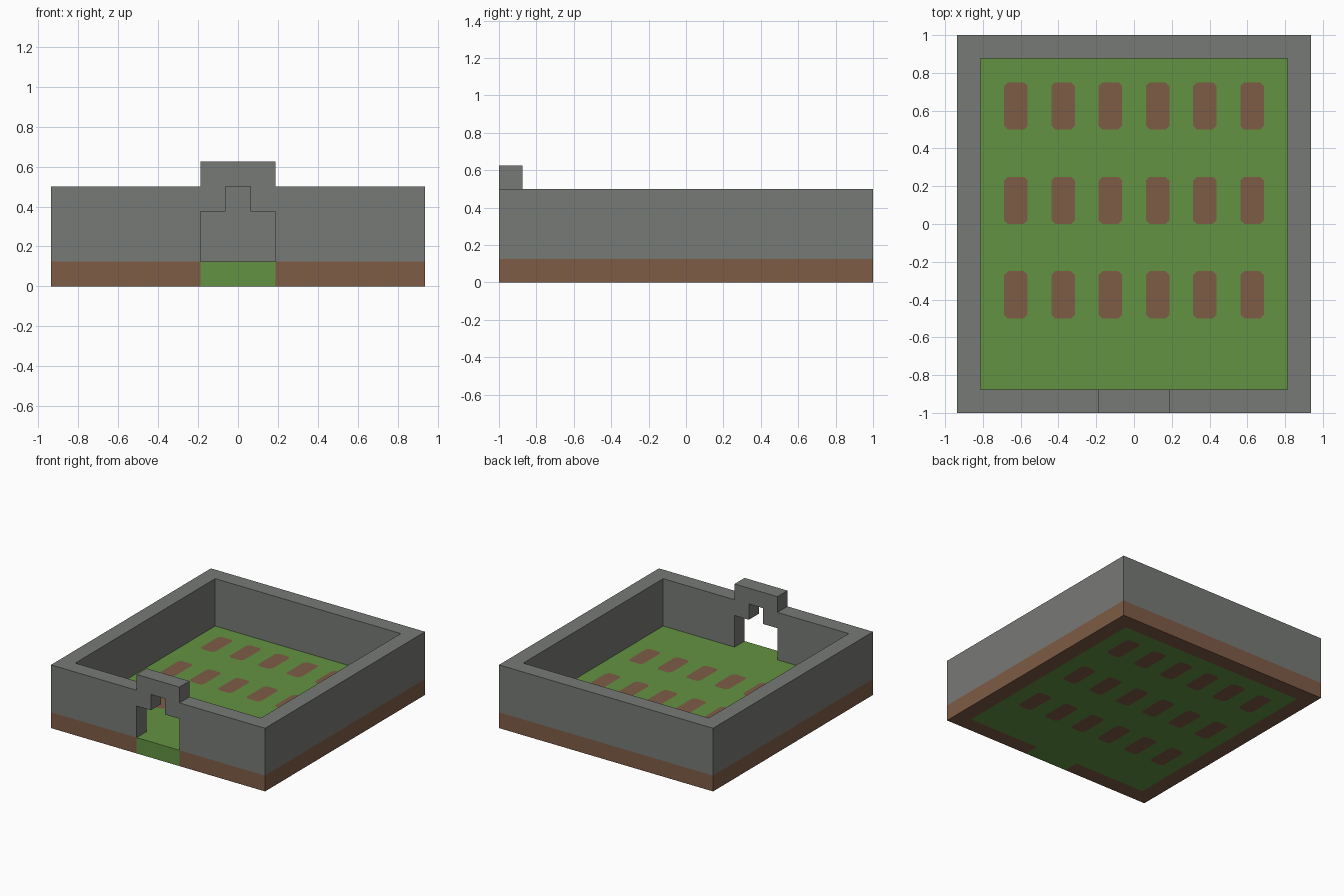
import bpy
import bmesh
from mathutils import Vector

if "Cube" in bpy.data.objects:
    bpy.data.objects.remove(bpy.data.objects["Cube"], do_unlink=True)

U = 0.125                      # one building block
HX, HY = 7.5 * U, 8 * U        # half width and half depth
BASE_TOP, WALL_TOP = U, 4 * U
GATE = 1.5 * U                 # half width of the gateway


def material(name, color):
    m = bpy.data.materials.new(name)
    m.use_nodes = True
    m.diffuse_color = (*color, 1)
    m.node_tree.nodes["Principled BSDF"].inputs["Base Color"].default_value = (*color, 1)
    return m


stone = material("grey stone", (0.187, 0.195, 0.181))
grass = material("green grass", (0.127, 0.29, 0.055))
soil = material("brown soil", (0.209, 0.107, 0.061))


def finish(bm, name, *mats):
    bmesh.ops.recalc_face_normals(bm, faces=bm.faces[:])
    mesh = bpy.data.meshes.new(name)
    bm.to_mesh(mesh)
    bm.free()
    for m in mats:
        mesh.materials.append(m)
    ob = bpy.data.objects.new(name, mesh)
    bpy.context.collection.objects.link(ob)
    return ob


def extrude_profile(name, points, offset, mat):
    """Closed outline pushed along one direction."""
    bm = bmesh.new()
    face = bm.faces.new([bm.verts.new(p) for p in points])
    top = bmesh.ops.extrude_face_region(bm, geom=[face], use_keep_orig=True)["geom"]
    bmesh.ops.translate(bm, vec=offset, verts=[v for v in top if isinstance(v, bmesh.types.BMVert)])
    return finish(bm, name, mat)


# Ground slab, cut into cells and coloured by position
plots = [Vector((x * U, y * U, 0)) for x in range(-5, 6, 2) for y in (-3, 1, 5)]
bm = bmesh.new()
bmesh.ops.create_cube(bm, size=1)
bmesh.ops.scale(bm, vec=(2 * HX, 2 * HY, BASE_TOP), verts=bm.verts[:])
bmesh.ops.translate(bm, vec=(0, 0, BASE_TOP / 2), verts=bm.verts[:])


def cut(faces, point, normal):
    geom = set(faces)
    for f in faces:
        geom.update(f.edges, f.verts)
    bmesh.ops.bisect_plane(bm, geom=list(geom), plane_co=point, plane_no=normal)


for i in range(14):
    cut(bm.faces[:], ((i - 6.5) * U, 0, 0), (1, 0, 0))
for y in (-7, -4, -2, 0, 2, 4, 6, 7):
    cut(bm.faces[:], (0, y * U, 0), (0, 1, 0))


def on_plot(face, plot):
    d = face.calc_center_median() - plot
    return abs(face.normal.z) > 0.5 and abs(d.x) < U / 2 and abs(d.y) < U


# Clipped corners of the planting plots
CLIP = 0.02
bm.normal_update()
for p in plots:
    for sx in (-1, 1):
        for sy in (-1, 1):
            corner = p + Vector((sx * (U / 2 - CLIP), sy * U, 0))
            cut([f for f in bm.faces if on_plot(f, p)], corner, (sx, sy, 0))
            bm.normal_update()

for f in bm.faces:
    c = f.calc_center_median()
    border = abs(c.x) > HX - U or abs(c.y) > HY - U
    gateway = abs(c.x) < GATE and c.y < -HY + U
    planted = any(on_plot(f, p) and abs(c.x - p.x) + abs(c.y - p.y) < U for p in plots)
    f.material_index = 1 if (border and not gateway) or planted else 0
finish(bm, "ground", grass, soil)

# Side and back walls as one U-shaped outline
ix, iy = HX - U, HY - U
plan = [(-HX, -iy), (-HX, HY), (HX, HY), (HX, -iy), (ix, -iy), (ix, iy), (-ix, iy), (-ix, -iy)]
extrude_profile("side_and_back_walls", [(x, y, BASE_TOP) for x, y in plan],
                (0, 0, WALL_TOP - BASE_TOP), stone)

# Front wall with raised stepped gateway, mirrored about the middle
half = [(U / 2, 4 * U), (U / 2, 3 * U), (GATE, 3 * U), (GATE, BASE_TOP), (HX, BASE_TOP),
        (HX, WALL_TOP), (GATE, WALL_TOP), (GATE, 5 * U)]
outline = half + [(-x, z) for x, z in reversed(half)]
extrude_profile("front_wall_with_gateway", [(x, -HY, z) for x, z in outline], (0, U, 0), stone)
